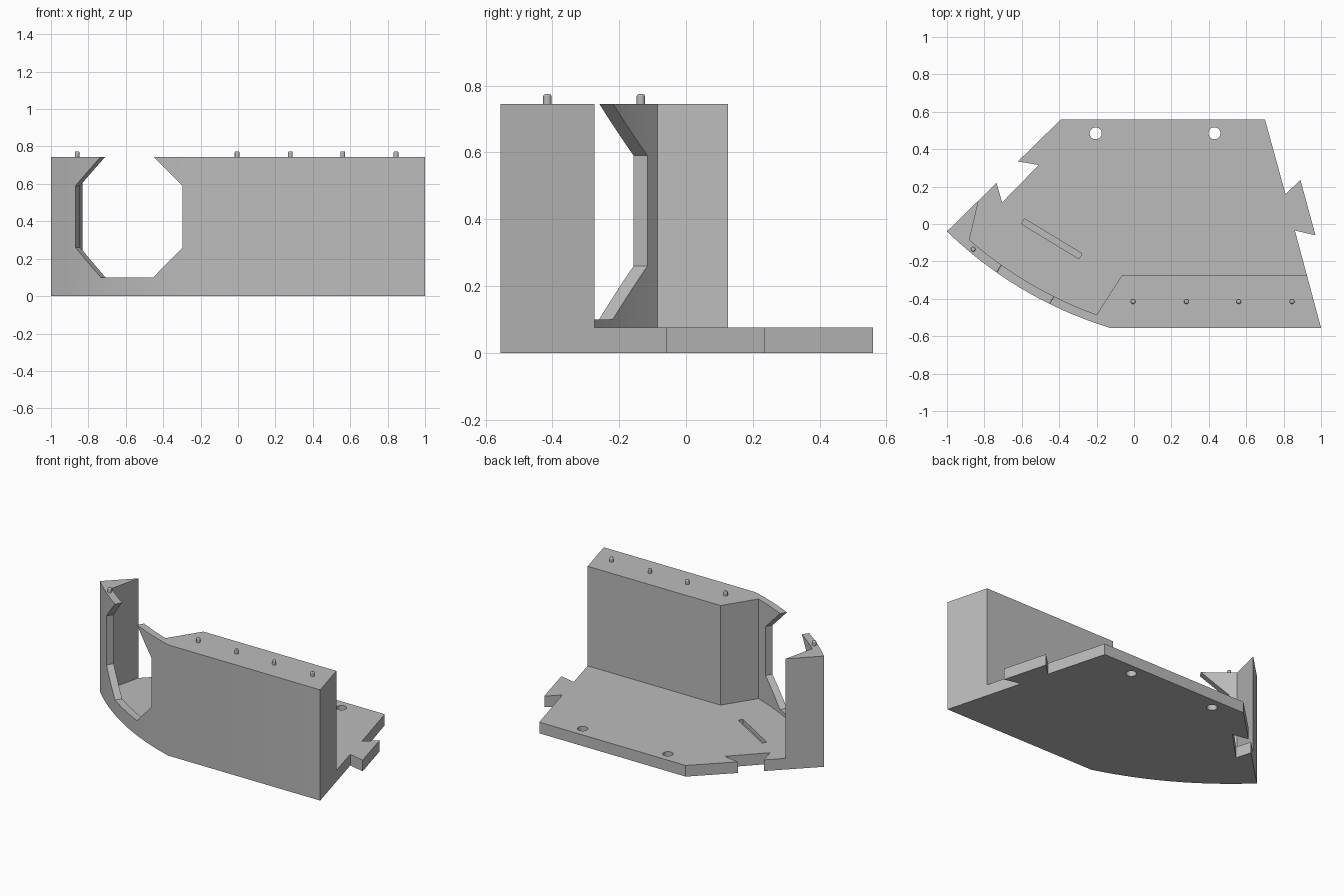
import bpy, bmesh
from math import radians
from mathutils import Vector

cube = bpy.data.objects.get("Cube")
if cube:
    bpy.data.objects.remove(cube, do_unlink=True)

grey = bpy.data.materials.new("plain grey")
grey.use_nodes = True
grey.diffuse_color = (0.5, 0.5, 0.5, 1)
grey.node_tree.nodes["Principled BSDF"].inputs["Base Color"].default_value = (0.5, 0.5, 0.5, 1)

FLOOR, TOP = 0.075, 0.745
UP = Vector((0, 0, 1))


def prism(name, points, sweep):
    """Solid made by sweeping a flat outline along a vector."""
    bm = bmesh.new()
    face = bm.faces.new([bm.verts.new(p) for p in points])
    out = bmesh.ops.extrude_face_region(bm, geom=[face])
    moved = [v for v in out["geom"] if isinstance(v, bmesh.types.BMVert)]
    bmesh.ops.translate(bm, vec=sweep, verts=moved)
    bmesh.ops.recalc_face_normals(bm, faces=bm.faces)
    mesh = bpy.data.meshes.new(name)
    bm.to_mesh(mesh)
    bm.free()
    mesh.materials.append(grey)
    ob = bpy.data.objects.new(name, mesh)
    bpy.context.collection.objects.link(ob)
    return ob


def slab(name, outline, bottom, top):
    return prism(name, [(p[0], p[1], bottom) for p in outline], UP * (top - bottom))


def select(ob):
    bpy.ops.object.select_all(action="DESELECT")
    ob.select_set(True)
    bpy.context.view_layer.objects.active = ob


def combine(ob, other, operation):
    """Apply a boolean and remove the helper solid."""
    mod = ob.modifiers.new(operation.lower(), "BOOLEAN")
    mod.operation, mod.object, mod.solver = operation, other, "EXACT"
    select(ob)
    bpy.ops.object.modifier_apply(modifier=mod.name)
    bpy.data.objects.remove(other, do_unlink=True)


def bow(a, b, sag, steps=20):
    """Shallow curve from a to b bulging towards the front."""
    a, b = Vector(a), Vector(b)
    d = (b - a).normalized()
    n = Vector((d.y, -d.x)) * (1 if d.x > 0 else -1)
    return [a.lerp(b, i / steps) + n * 4 * sag * (i / steps) * (1 - i / steps)
            for i in range(steps + 1)]


# Shared outline points
tip, notch = Vector((-1, -0.04)), Vector((-0.735, 0.22))
tail, corner = Vector((0.86, -0.035)), Vector((1, -0.555))
wall_left = tip.lerp(notch, 0.64)
wall_right = tail.lerp(corner, 0.46)
outer = bow(tip, (-0.13, -0.555), 0.06)
inner = bow((-0.20, -0.485), (-0.88, -0.085), 0.036)

# Base plate with dovetail notch and tab
plate_outline = outer + [
    corner, wall_right, tail, (0.97, -0.06), (0.89, 0.235), (0.81, 0.16),
    (0.70, 0.56), (-0.39, 0.56), (-0.62, 0.335), (-0.51, 0.315),
    (-0.705, 0.115), notch, wall_left]
body = slab("base_and_wall", plate_outline, 0, FLOOR)

# Curved wall with thick block at one end and post at the other
wall_outline = outer + [corner, wall_right, (-0.065, -0.275)] + inner + [wall_left]
wall = slab("wall", wall_outline, 0, TOP)

# Open-topped window through the curved wall
along = Vector((0.855, -0.518, 0))
inward = Vector((0.518, 0.855, 0))
middle = Vector((-0.585, -0.33, 0)) - inward * 0.2
half = [(0.163, 0.1), (0.333, 0.26), (0.333, 0.59), (0.148, 0.76)]
profile = half + [(-u, z) for u, z in reversed(half)]
window = prism("window_cutter", [middle + along * u + UP * z for u, z in profile],
               inward * 0.31)
combine(wall, window, "DIFFERENCE")
combine(body, wall, "UNION")

# Shallow slot in the floor
centre = Vector((-0.44, -0.079, 0.045))
slot = prism("slot_cutter",
             [centre + along * u * 0.18 + inward * v * 0.016
              for u, v in ((-1, -1), (1, -1), (1, 1), (-1, 1))], UP * 0.06)
combine(body, slot, "DIFFERENCE")

# Two round holes through the floor
for x in (-0.205, 0.43):
    bpy.ops.mesh.primitive_cylinder_add(vertices=32, radius=0.032, depth=0.3,
                                        location=(x, 0.485, 0))
    combine(body, bpy.context.object, "DIFFERENCE")

body.data.materials.clear()
body.data.materials.append(grey)
for face in body.data.polygons:
    face.material_index = 0
select(body)
bpy.ops.object.shade_smooth_by_angle(angle=radians(20))

# Locating pins with bevelled tips
pins = [(x, -0.415) for x in (-0.005, 0.28, 0.56, 0.845)] + [(-0.86, -0.135)]
for i, (x, y) in enumerate(pins):
    bpy.ops.mesh.primitive_cylinder_add(vertices=20, radius=0.0125, depth=0.05,
                                        location=(x, y, 0.749))
    pin = bpy.context.object
    pin.name = f"locating_pin_{i + 1}"
    pin.data.materials.append(grey)
    bevel = pin.modifiers.new("rounded_tip", "BEVEL")
    bevel.width, bevel.segments = 0.006, 2
    bpy.ops.object.shade_smooth_by_angle(angle=radians(25))
